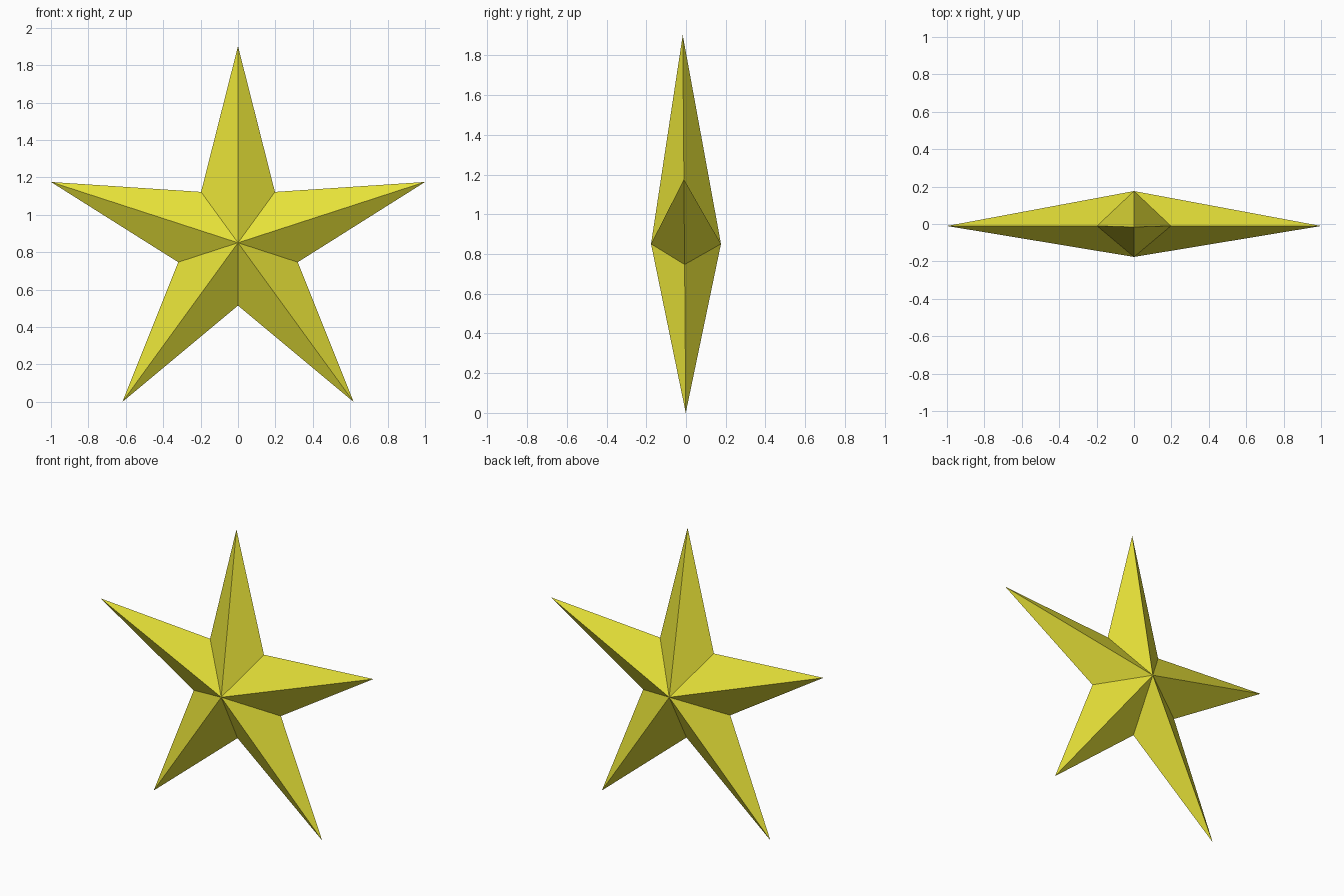
import bpy, bmesh
from math import sin, cos, pi

if "Cube" in bpy.data.objects:
    bpy.data.objects.remove(bpy.data.objects["Cube"])

OUTER, INNER = 1.0515, 0.336      # tip and notch radii
CENTRE_Z = OUTER * cos(pi / 5)    # lower tips rest on z = 0
DEPTH = 0.176                     # front and back peak distance
RIM_Y, LEAN = -0.008, -0.008      # rim sits slightly forward and leans

bm = bmesh.new()

# Ten-point star outline, alternating tips and notches
rim = []
for i in range(10):
    r = INNER if i % 2 else OUTER
    a = i * pi / 5
    h = r * cos(a)
    rim.append(bm.verts.new((r * sin(a), RIM_Y + LEAN * h, CENTRE_Z + h)))

# Facets fan out to the front and back peaks
for y in (-DEPTH, DEPTH):
    peak = bm.verts.new((0, y, CENTRE_Z))
    for i in range(10):
        bm.faces.new((rim[i], rim[(i + 1) % 10], peak))

bmesh.ops.recalc_face_normals(bm, faces=bm.faces)
mesh = bpy.data.meshes.new("star")
bm.to_mesh(mesh)
bm.free()

# Yellow material
mat = bpy.data.materials.new("yellow")
mat.diffuse_color = (0.80, 0.76, 0.04, 1)
mat.use_nodes = True
mat.node_tree.nodes["Principled BSDF"].inputs["Base Color"].default_value = mat.diffuse_color
mesh.materials.append(mat)
bpy.context.collection.objects.link(bpy.data.objects.new("star", mesh))
